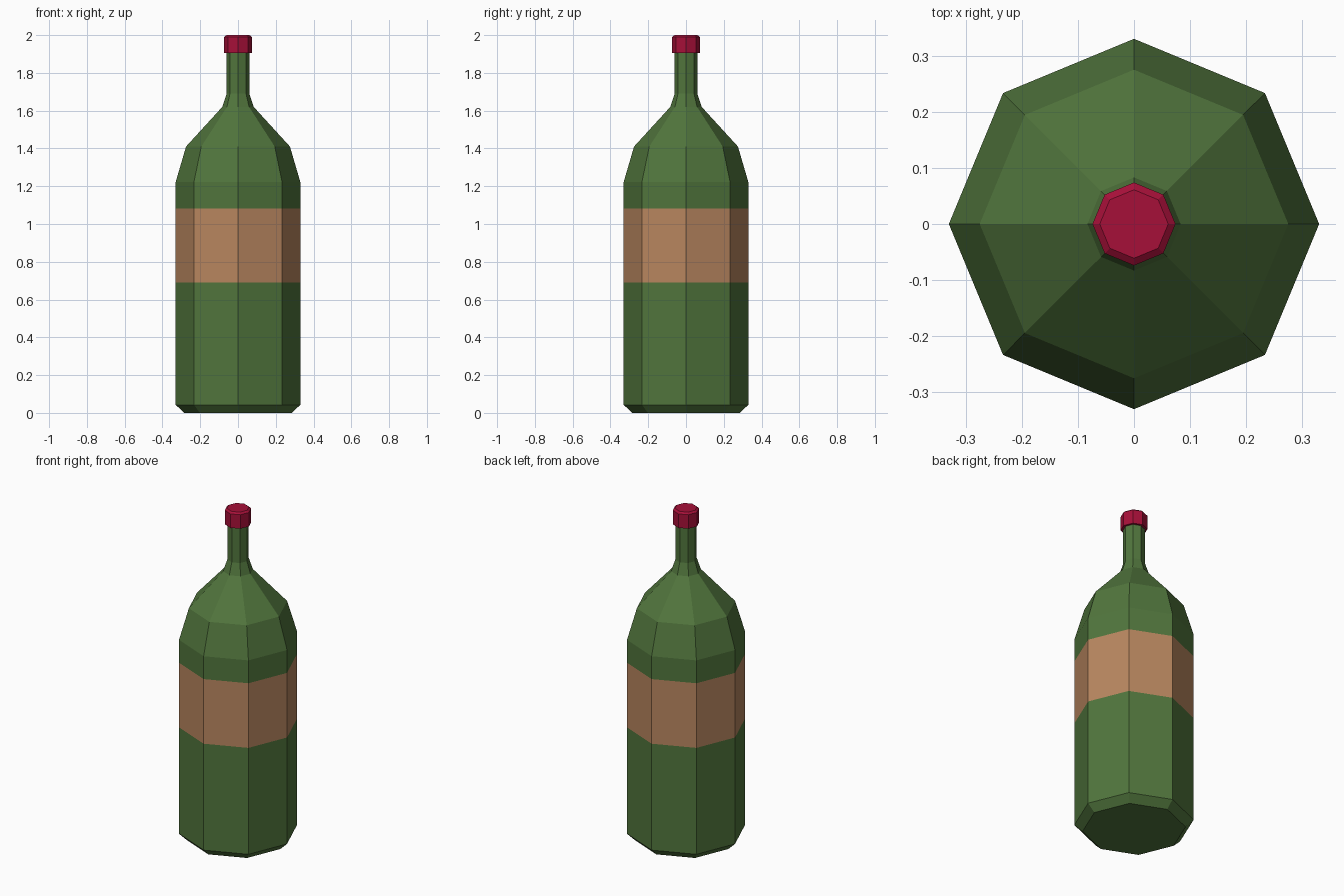
import bpy, bmesh, math

if "Cube" in bpy.data.objects:
    bpy.data.objects.remove(bpy.data.objects["Cube"])

SIDES = 8


def material(name, rgb):
    m = bpy.data.materials.new(name)
    m.diffuse_color = (*rgb, 1.0)
    m.use_nodes = True
    m.node_tree.nodes["Principled BSDF"].inputs["Base Color"].default_value = m.diffuse_color
    return m


green = material("bottle green", (0.082, 0.178, 0.046))
tan = material("label tan", (0.48, 0.24, 0.115))
red = material("cap red", (0.38, 0.005, 0.04))


def lathe(name, profile, materials, rule=None, cap_bottom=True, cap_top=True):
    """Revolve (radius, height) points into a flat-faced solid."""
    bm = bmesh.new()
    rings = []
    for r, z in profile:
        rings.append([bm.verts.new((r * math.cos(math.tau * i / SIDES),
                                    r * math.sin(math.tau * i / SIDES), z))
                      for i in range(SIDES)])
    for a, b in zip(rings, rings[1:]):
        for i in range(SIDES):
            j = (i + 1) % SIDES
            bm.faces.new((a[i], a[j], b[j], b[i]))
    if cap_bottom:
        bm.faces.new(rings[0][::-1])
    if cap_top:
        bm.faces.new(rings[-1])
    bm.normal_update()
    if rule:
        for f in bm.faces:
            f.material_index = rule(f.calc_center_median().z)
    mesh = bpy.data.meshes.new(name)
    bm.to_mesh(mesh)
    bm.free()
    for m in materials:
        mesh.materials.append(m)
    obj = bpy.data.objects.new(name, mesh)
    bpy.context.collection.objects.link(obj)
    return obj


# Glass body, shoulder and neck, with the label as a painted band
lathe("bottle_body",
      [(0.285, 0.0), (0.33, 0.043), (0.33, 0.69), (0.33, 1.083), (0.33, 1.222),
       (0.275, 1.41), (0.083, 1.62), (0.06, 1.69), (0.06, 1.91)],
      [green, tan], rule=lambda z: 1 if 0.69 < z < 1.083 else 0)

# Screw cap with a small chamfer on top
lathe("bottle_cap",
      [(0.074, 1.905), (0.074, 1.99), (0.061, 2.0)], [red])
